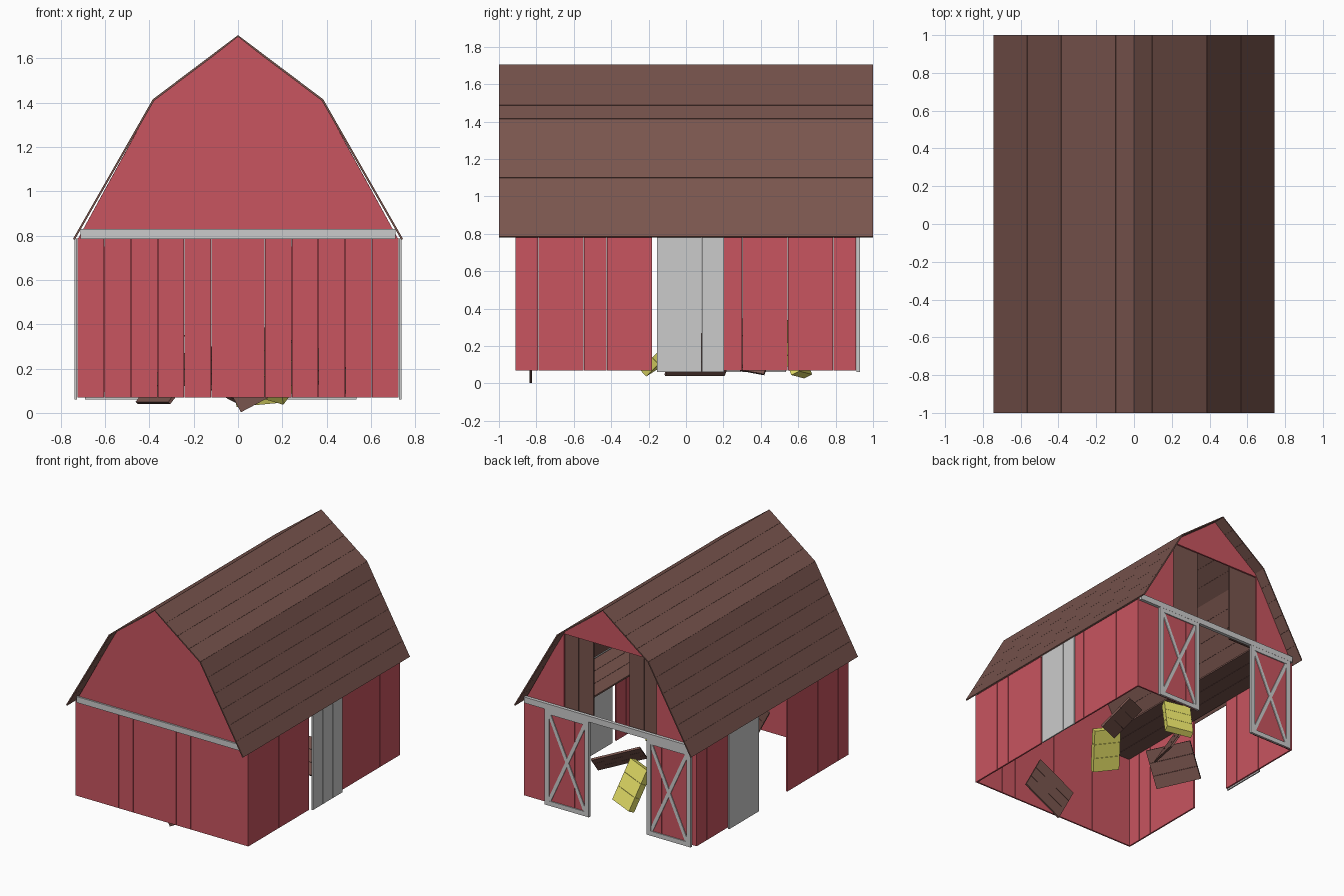
import bpy, bmesh
from math import radians, hypot
from mathutils import Vector, Matrix, Euler

if "Cube" in bpy.data.objects:
    bpy.data.objects.remove(bpy.data.objects["Cube"])


def material(name, rgb):
    m = bpy.data.materials.new(name)
    m.diffuse_color = (*rgb, 1)
    m.use_nodes = True
    m.node_tree.nodes["Principled BSDF"].inputs["Base Color"].default_value = m.diffuse_color
    return m


RED = material("red_paint", (0.58, 0.09, 0.115))
BROWN = material("brown_wood", (0.19, 0.09, 0.075))
YELLOW = material("straw", (0.8, 0.76, 0.14))


def finish(bm, name, mat=None):
    bmesh.ops.recalc_face_normals(bm, faces=bm.faces)
    me = bpy.data.meshes.new(name)
    bm.to_mesh(me)
    bm.free()
    ob = bpy.data.objects.new(name, me)
    bpy.context.collection.objects.link(ob)
    if mat:
        me.materials.append(mat)
    return ob


def add_box(bm, lo, hi):
    lo, hi = Vector(lo), Vector(hi)
    size = hi - lo
    bmesh.ops.create_cube(bm, size=1, matrix=Matrix.Translation((lo + hi) / 2)
                          @ Matrix.Diagonal((*size, 1)))


def add_prism(bm, poly, y0, y1):
    """Extrude an x-z outline along y."""
    f = bm.faces.new([bm.verts.new((x, y0, z)) for x, z in poly])
    r = bmesh.ops.extrude_face_region(bm, geom=[f])
    vs = [v for v in r["geom"] if isinstance(v, bmesh.types.BMVert)]
    bmesh.ops.translate(bm, verts=vs, vec=(0, y1 - y0, 0))


def planks(name, lo, hi, axis, mat=None, width=0.121):
    """A wall or panel made of boards laid side by side along one axis."""
    bm = bmesh.new()
    n = max(1, round((hi[axis] - lo[axis]) / width))
    step = (hi[axis] - lo[axis]) / n
    for i in range(n):
        a, b = list(lo), list(hi)
        a[axis] = lo[axis] + i * step + 0.001
        b[axis] = lo[axis] + (i + 1) * step - 0.001
        add_box(bm, a, b)
    return finish(bm, name, mat)


# Lower walls
Z0, Z1, ZT = 0.07, 0.79, 0.83
planks("front_wall", (-0.725, -0.912, Z0), (0.725, -0.9, Z1), 0, RED)
for s, n in ((-1, "left"), (1, "right")):
    xs = sorted((s * 0.725, s * 0.713))
    planks(n + "_wall_front", (xs[0], -0.912, Z0), (xs[1], -0.18, Z1), 1, RED)
    planks(n + "_wall_rear", (xs[0], 0.18, Z0), (xs[1], 0.908, Z1), 1, RED)
    bx = sorted((s * 0.36, s * 0.725))
    planks(n + "_back_wall", (bx[0], 0.896, Z0), (bx[1], 0.908, Z1), 0, RED)

# Gables
bm = bmesh.new()
add_prism(bm, [(-0.72, 0.79), (0.72, 0.79), (0.38, 1.41), (0, 1.697), (-0.38, 1.41)],
          -0.912, -0.9)
finish(bm, "front_gable", RED)
bm = bmesh.new()
add_prism(bm, [(-0.395, 1.385), (0.395, 1.385), (0.38, 1.41), (0, 1.697), (-0.38, 1.41)],
          0.896, 0.908)
for s in (-1, 1):
    add_prism(bm, [(s * 0.39, 0.79), (s * 0.72, 0.79), (s * 0.395, 1.385), (s * 0.39, 1.385)],
              0.896, 0.908)
finish(bm, "back_gable", RED)

# Sliding loft doors behind the gable opening, and side loft ledges
for s, n in ((-1, "left"), (1, "right")):
    dx = sorted((s * 0.15, s * 0.4))
    planks(n + "_loft_door", (dx[0], 0.88, 0.79), (dx[1], 0.893, 1.39), 0, BROWN)
    lx = sorted((s * 0.36, s * 0.71))
    planks(n + "_loft_ledge", (lx[0], -0.9, 0.785), (lx[1], 0.88, 0.797), 0, BROWN)

# Gambrel roof: boards running the whole length
profile = [Vector((0.745, 0.785)), Vector((0.385, 1.415)), Vector((0, 1.705))]
bm = bmesh.new()
for s in (-1, 1):
    for p, q, n in ((profile[0], profile[1], 6), (profile[1], profile[2], 4)):
        d = (q - p).normalized()
        inward = Vector((-d.y, d.x)) * 0.009
        if inward.x > 0:
            inward = -inward
        if inward.y > 0:
            inward = -inward
        for i in range(n):
            a = p.lerp(q, i / n) + d * 0.0005
            b = p.lerp(q, (i + 1) / n) - d * 0.0005
            pts = [a, b, b + inward, a + inward]
            add_prism(bm, [(s * max(v.x, 0), v.y) for v in pts], -1, 1)
finish(bm, "roof", BROWN)

# Horizontal trim boards over the doors
for n, y0, y1 in (("front_trim", -0.925, -0.91), ("back_trim", 0.906, 0.932)):
    bm = bmesh.new()
    add_box(bm, (-0.71, y0, 0.785), (0.71, y1, ZT))
    finish(bm, n)

# Plain side doors: right one closed, left one slid back
planks("right_side_door", (0.727, -0.155, 0.06), (0.737, 0.205, 0.787), 1)
planks("left_side_door", (-0.737, 0.175, 0.06), (-0.727, 0.535, 0.787), 1)


# Cross-braced sliding doors at the back
def braced_door(name, x0, x1):
    z0, z1, w = 0.06, 0.787, 0.035
    planks(name + "_panel", (x0, 0.914, z0), (x1, 0.923, z1), 0, RED)
    bm = bmesh.new()
    for a, b in ((x0, x0 + w), (x1 - w, x1)):
        add_box(bm, (a, 0.912, z0), (b, 0.931, z1))
    for a, b in ((z0, z0 + w), (z1 - w, z1)):
        add_box(bm, (x0 + w, 0.912, a), (x1 - w, 0.931, b))
    for p, q in (((x0 + w, z0 + w), (x1 - w, z1 - w)), ((x0 + w, z1 - w), (x1 - w, z0 + w))):
        dx, dz = q[0] - p[0], q[1] - p[1]
        k = 0.013 / hypot(dx, dz)
        ox, oz = -dz * k, dx * k
        add_prism(bm, [(p[0] + ox, p[1] + oz), (q[0] + ox, q[1] + oz),
                       (q[0] - ox, q[1] - oz), (p[0] - ox, p[1] - oz)], 0.922, 0.929)
    finish(bm, name + "_frame")


braced_door("back_door_left", -0.69, -0.32)
braced_door("back_door_right", 0.165, 0.535)


# Loose boards and straw bales tumbled inside
def loose(name, loc, rot, size, mat, n=3):
    h = Vector(size) / 2
    ob = planks(name, tuple(-h), tuple(h), 1, mat, size[1] / n)
    ob.location = loc
    ob.rotation_euler = Euler([radians(a) for a in rot])


board = (0.35, 0.29, 0.014)
loose("loose_board_front", (0.1, -0.83, 0.212), (90, -28, 0), board, BROWN)
loose("loose_board_left", (-0.3, 0.085, 0.155), (50, 0, -65), board, BROWN)
loose("loose_board_right", (0.36, 0.29, 0.21), (40, 15, 35), board, BROWN)
loose("loose_board_middle", (-0.12, 0.3, 0.2), (60, 10, 70), board, BROWN)
bale = (0.2, 0.32, 0.05)
loose("straw_bale_front", (0.19, -0.09, 0.18), (40, 15, -25), bale, YELLOW)
loose("straw_bale_back", (0.06, 0.56, 0.19), (65, 5, 160), bale, YELLOW)
